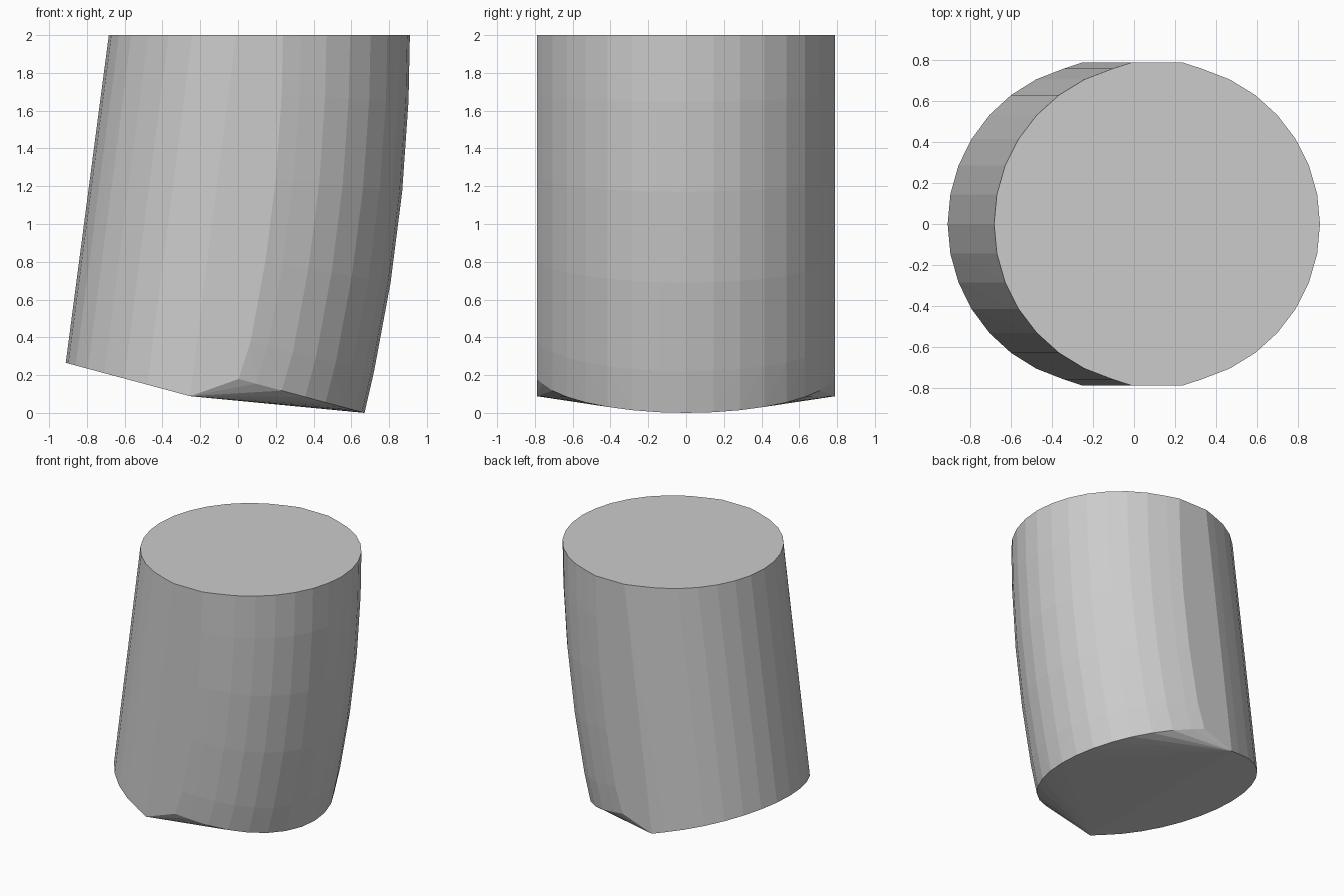
import bpy, bmesh
from math import sin, cos, tan, asin, radians, sqrt

if "Cube" in bpy.data.objects:
    bpy.data.objects.remove(bpy.data.objects["Cube"])

RX, RY = 0.797, 0.79
BEND = 8.45      # radius of the bowed right side
TOP, RIGHT = 2.0, 0.91

# half outline: (outward offset, y) round one half of the section
half = []
for i in range(-8, 9):
    a = radians(10.588 * i) if abs(i) < 8 else radians(81 if i > 0 else -81)
    y = RY * sin(a) if abs(i) < 8 else (RY if i > 0 else -RY)
    half.append((RX * cos(a), y))

bm = bmesh.new()

# bowed right half: tilted half rings along an arc
for z in (0.0, 0.22, 0.69, 1.17, 1.65, TOP):
    d = TOP - z
    edge = RIGHT - (BEND - sqrt(BEND * BEND - d * d))
    t = asin(d / BEND) * 1.1
    for o, y in half:
        back = (RX - o) * (cos(t) if z else 0.992)
        bm.verts.new((edge - back, y, z + back * tan(t)))

# straight left half: flat at the top, sloping at the bottom
for o, y in half:
    bm.verts.new((RIGHT - RX - o, y, TOP))
    x = -0.912 + (RX - o) * 0.98
    bm.verts.new((x, y, 0.265 - 0.268 * (x + 0.912)))

# wrap everything in a convex skin
res = bmesh.ops.convex_hull(bm, input=bm.verts[:])
loose = [v for v in bm.verts if not v.link_faces]
bmesh.ops.delete(bm, geom=loose, context='VERTS')
bmesh.ops.recalc_face_normals(bm, faces=bm.faces[:])

mesh = bpy.data.meshes.new("bent_cylinder")
bm.to_mesh(mesh)
bm.free()
obj = bpy.data.objects.new("bent_cylinder", mesh)
bpy.context.collection.objects.link(obj)
